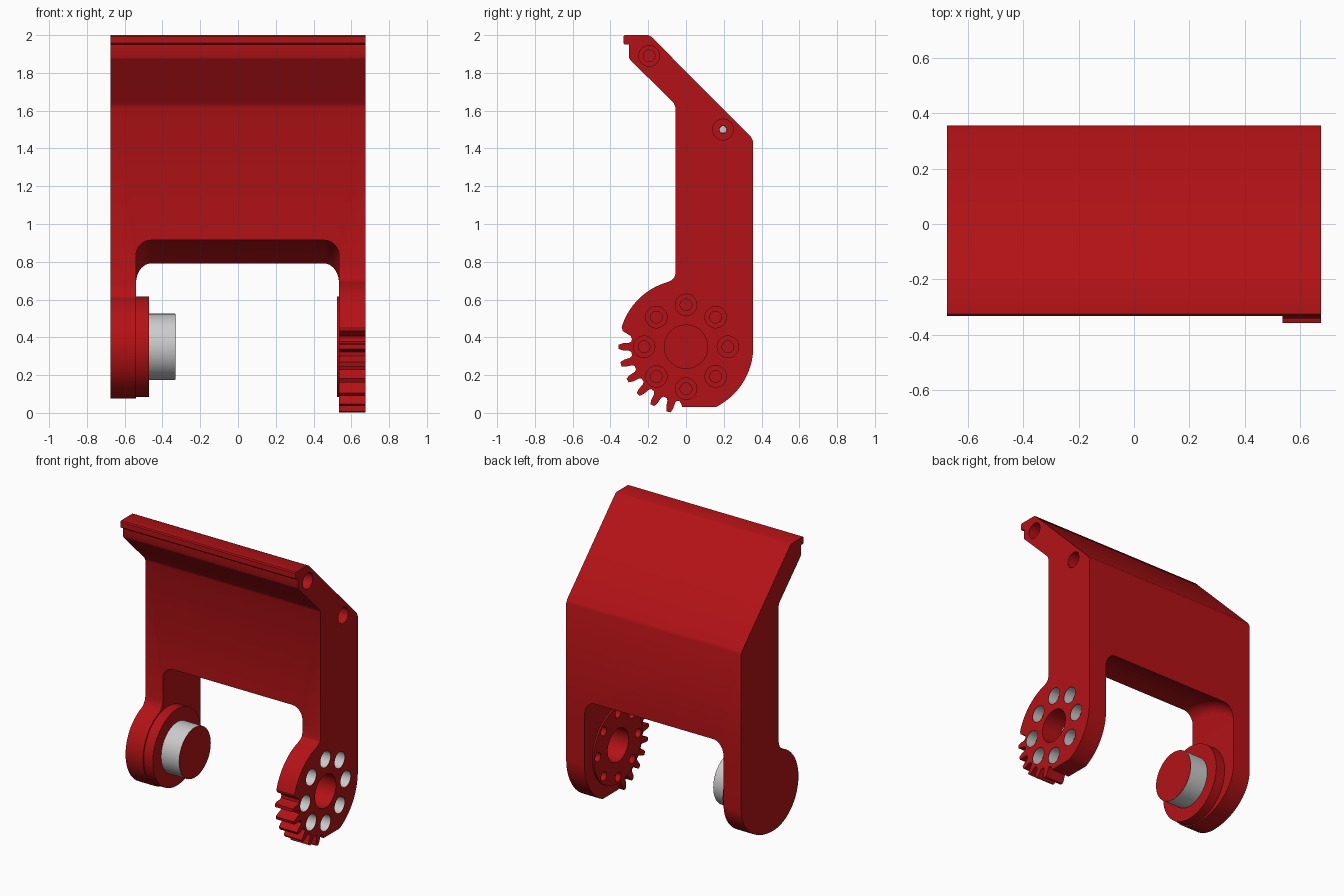
import bpy, bmesh
from math import sin, cos, pi, radians

if "Cube" in bpy.data.objects:
    bpy.data.objects.remove(bpy.data.objects["Cube"])

CZ = 0.35  # height of the pivot axis


def material(name, rgb):
    m = bpy.data.materials.new(name)
    m.diffuse_color = (*rgb, 1)
    m.use_nodes = True
    m.node_tree.nodes["Principled BSDF"].inputs["Base Color"].default_value = m.diffuse_color
    return m


RED = material("red_paint", (0.45, 0.006, 0.008))


def finish(name, bm, mat=RED):
    bmesh.ops.recalc_face_normals(bm, faces=bm.faces)
    me = bpy.data.meshes.new(name)
    bm.to_mesh(me)
    bm.free()
    ob = bpy.data.objects.new(name, me)
    bpy.context.collection.objects.link(ob)
    if mat:
        me.materials.append(mat)
    return ob


def extrude_x(name, pts, x0, x1):
    """Side profile of (y, z) points stretched from x0 to x1."""
    bm = bmesh.new()
    a = [bm.verts.new((x0, y, z)) for y, z in pts]
    b = [bm.verts.new((x1, y, z)) for y, z in pts]
    bm.faces.new(a)
    bm.faces.new(b)
    n = len(pts)
    for i in range(n):
        bm.faces.new((a[i], a[(i + 1) % n], b[(i + 1) % n], b[i]))
    return finish(name, bm)


def lathe_x(name, prof, y=0, z=CZ, n=64, caps=True, mat=RED):
    """(x, radius) profile turned around an axis along x."""
    bm = bmesh.new()
    rings = [[bm.verts.new((x, y + r * cos(2 * pi * i / n), z + r * sin(2 * pi * i / n)))
              for i in range(n)] for x, r in prof]
    for a, b in zip(rings, rings[1:]):
        for i in range(n):
            bm.faces.new((a[i], a[(i + 1) % n], b[(i + 1) % n], b[i]))
    if caps:
        bm.faces.new(rings[0])
        bm.faces.new(rings[-1])
    return finish(name, bm, mat)


def boolean(ob, other, op):
    other.hide_render = True
    m = ob.modifiers.new(op, 'BOOLEAN')
    m.operation, m.solver, m.object = op, 'EXACT', other
    bpy.context.view_layer.objects.active = ob
    bpy.ops.object.modifier_apply(modifier=m.name)
    bpy.data.objects.remove(other)


def polar(r, deg, rz=None):
    a = radians(deg)
    return (r * cos(a), CZ + (rz or r) * sin(a))


# Plate with slanted top and lip
body = extrude_x("hinge_body", [
    (0.356, 0.68), (0.356, 1.435), (0.345, 1.46), (-0.185, 1.993), (-0.2, 2.0),
    (-0.325, 2.0), (-0.332, 1.993), (-0.332, 1.957), (-0.325, 1.95), (-0.303, 1.95),
    (-0.303, 1.885), (-0.296, 1.87), (-0.065, 1.64), (-0.055, 1.615), (-0.055, 0.68)],
    -0.675, 0.675)

# Round clearance between the arms, with filleted corners
R, F = 0.567, 0.08
fil = [(F * (1 - cos(radians(a))), R - F + F * sin(radians(a))) for a in range(0, 91, 10)]
boolean(body, lathe_x("clearance", [(-0.54 + d, r) for d, r in fil] +
                      [(0.535 - d, r) for d, r in reversed(fil)], n=128), 'DIFFERENCE')

# Left arm with round front
left = [(0.356, 0.68), (-0.055, 0.68), (-0.065, 0.64), (-0.085, 0.615)]
left += [polar(0.275, a) for a in range(110, 271, 5)]
left += [polar(0.356, a, 0.275) for a in range(275, 361, 5)]
boolean(body, extrude_x("left_arm", left, -0.675, -0.54), 'UNION')

# Right arm with gear teeth
right = [(0.356, 0.68), (-0.055, 0.68), (-0.055, 0.74), (-0.062, 0.717), (-0.078, 0.702)]
right += [polar(0.356, a) for a in range(106, 165, 3)]
right += [polar(0.345, 166), polar(0.298, 169), polar(0.29, 171.5)]
for k in range(6):
    c = 180 + 15 * k
    right += [polar(r, c + d) for r, d in
              ((0.29, -5.5), (0.302, -4), (0.335, -3.2), (0.357, -1.8),
               (0.357, 1.8), (0.335, 3.2), (0.302, 4), (0.29, 5.5))]
right += [polar(0.29, 263), polar(0.3, 265), (-0.02, 0.03), (0.15, 0.03)]
right += [polar(0.356, a) for a in range(297, 361, 3)]
boolean(body, extrude_x("right_arm", right, 0.535, 0.675), 'UNION')

# Round bosses on the inner faces of the arms
boolean(body, lathe_x("left_boss", [(-0.6, 0.267), (-0.47, 0.267)]), 'UNION')
boolean(body, lathe_x("right_boss", [(0.524, 0.267), (0.6, 0.267)]), 'UNION')

# Centre bore, ring of stepped bolt holes, two blind holes near the top
boolean(body, lathe_x("bore", [(0.4, 0.115), (0.8, 0.115)]), 'DIFFERENCE')
for k in range(8):
    y, z = polar(0.222, 45 * k)
    boolean(body, lathe_x("bolt_hole", [(0.45, 0.031), (0.6, 0.031), (0.6, 0.057), (0.8, 0.057)],
                          y, z, 32), 'DIFFERENCE')
    lathe_x("bolt_hole_liner", [(0.602, 0.0565), (0.673, 0.0565)], y, z, 32, False, None)
for y, z, r in ((-0.195, 1.89, 0.031), (0.196, 1.5, 0.02)):
    boolean(body, lathe_x("top_hole", [(0.4, r), (0.58, r), (0.58, 0.055), (0.8, 0.055)],
                          y, z, 32), 'DIFFERENCE')
lathe_x("top_hole_pin", [(0.41, 0.019), (0.57, 0.019)], 0.196, 1.5, 24, mat=None)

# Grey pivot shaft with red end
lathe_x("pivot_shaft", [(-0.48, 0.175), (-0.334, 0.175)], mat=None)
lathe_x("pivot_shaft_end", [(-0.335, 0.174), (-0.332, 0.174)])

# Smooth round faces, sharp edges
for ob in bpy.context.collection.objects:
    ob.select_set(True)
bpy.context.view_layer.objects.active = body
bpy.ops.object.shade_smooth_by_angle(angle=radians(28))
